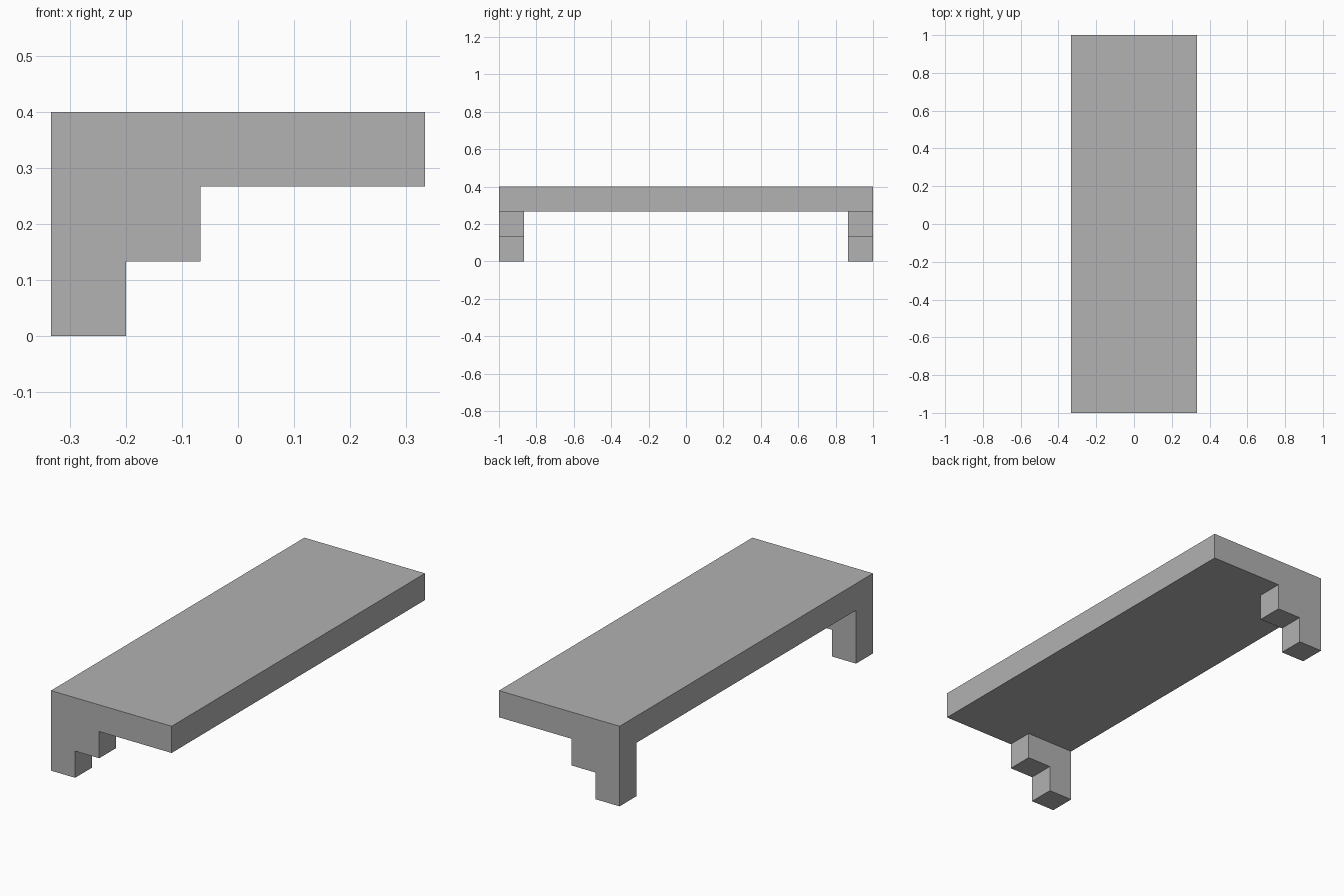
import bpy
import bmesh

cube = bpy.data.objects.get("Cube")
if cube:
    bpy.data.objects.remove(cube, do_unlink=True)

U = 2 / 15                      # block size: 5 wide, 15 long, 3 high
HALF_W, HALF_L = 2.5 * U, 7.5 * U

# Single grey material
GREY = (0.445, 0.445, 0.445, 1)
grey = bpy.data.materials.new("plain grey")
grey.use_nodes = True
grey.diffuse_color = GREY
grey.node_tree.nodes["Principled BSDF"].inputs["Base Color"].default_value = GREY


def extrude_profile(name, profile, y_start, depth):
    """Extrude an x-z outline, given in blocks from the right edge, along +y."""
    bm = bmesh.new()
    verts = [bm.verts.new((x * U - HALF_W, y_start, z * U)) for x, z in profile]
    face = bm.faces.new(verts)
    result = bmesh.ops.extrude_face_region(bm, geom=[face])
    moved = [v for v in result["geom"] if isinstance(v, bmesh.types.BMVert)]
    bmesh.ops.translate(bm, vec=(0, depth, 0), verts=moved)
    bmesh.ops.recalc_face_normals(bm, faces=bm.faces)
    mesh = bpy.data.meshes.new(name)
    bm.to_mesh(mesh)
    bm.free()
    mesh.materials.append(grey)
    obj = bpy.data.objects.new(name, mesh)
    bpy.context.collection.objects.link(obj)
    return obj


# Long flat slab on top
slab = [(0, 2), (5, 2), (5, 3), (0, 3)]
extrude_profile("top_slab", slab, -HALF_L, 2 * HALF_L)

# Stepped bracket leg at each end, along the right edge
step = [(0, 0), (1, 0), (1, 1), (2, 1), (2, 2), (0, 2)]
for name, y in (("front_bracket", -HALF_L), ("back_bracket", HALF_L - U)):
    extrude_profile(name, step, y, U)
